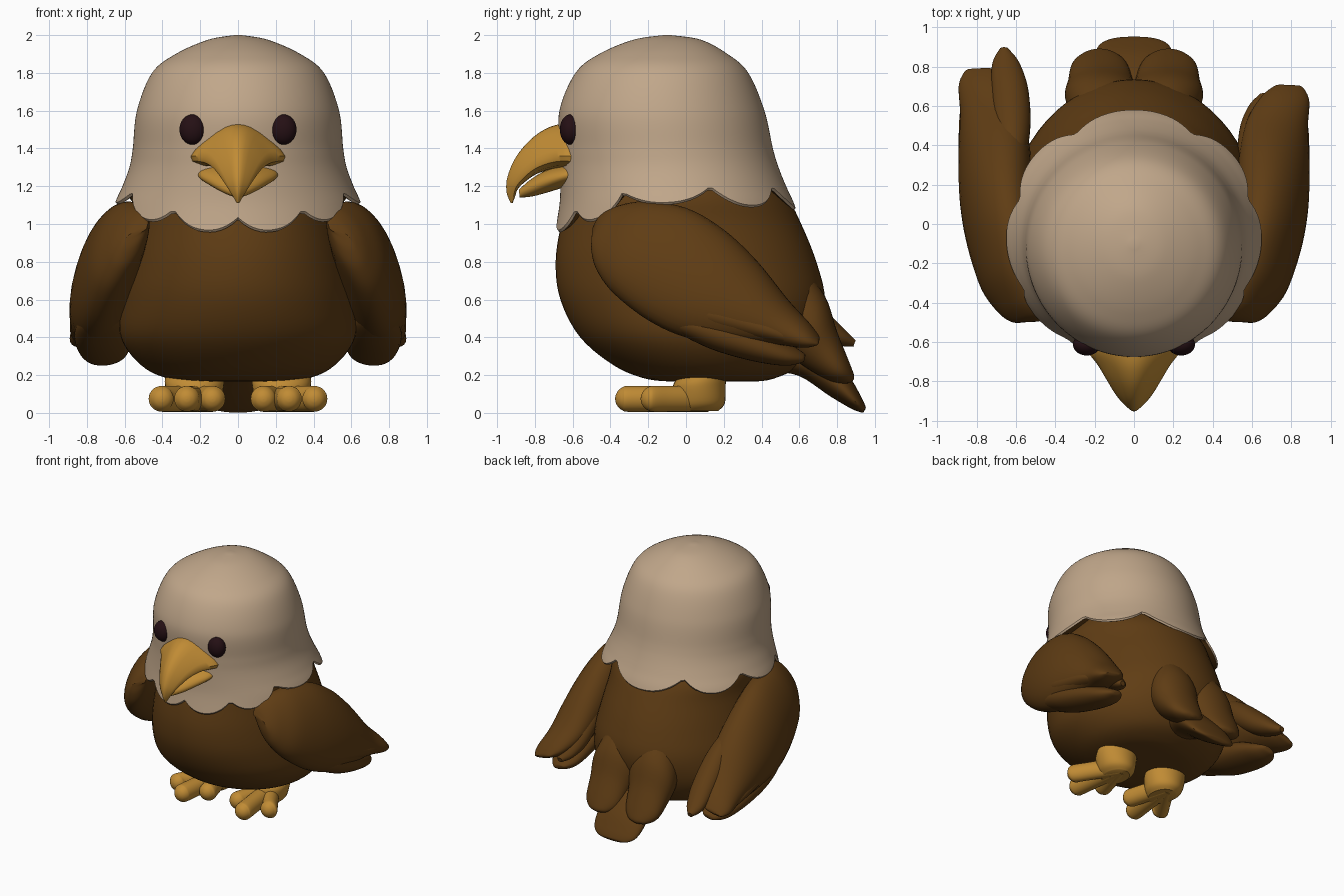
import bpy, bmesh, math
from mathutils import Vector

if "Cube" in bpy.data.objects:
    bpy.data.objects.remove(bpy.data.objects["Cube"])


def material(name, rgb):
    m = bpy.data.materials.new(name)
    m.diffuse_color = (*rgb, 1)
    m.use_nodes = True
    m.node_tree.nodes["Principled BSDF"].inputs["Base Color"].default_value = m.diffuse_color
    return m


BROWN = material("brown feathers", (0.115, 0.046, 0.007))
CREAM = material("cream feathers", (0.53, 0.385, 0.255))
GOLD = material("golden yellow", (0.53, 0.26, 0.035))
DARK = material("dark eye", (0.018, 0.005, 0.007))


def smooth_rows(rows, n=5):
    """Catmull-Rom interpolation of number rows."""
    rows = [Vector(r) for r in rows]
    out = []
    for i in range(len(rows) - 1):
        a, b = rows[max(i - 1, 0)], rows[i]
        c, d = rows[i + 1], rows[min(i + 2, len(rows) - 1)]
        for k in range(n):
            t = k / n
            out.append(0.5 * (2 * b + (c - a) * t + (2 * a - 5 * b + 4 * c - d) * t * t
                              + (3 * b - a - 3 * c + d) * t ** 3))
    out.append(rows[-1])
    return out


def skin(name, rings, mats, brown_from=None, angle=40):
    """Join rings of points into a closed smooth surface."""
    bm = bmesh.new()
    loops = [[bm.verts.new(p) for p in r] for r in rings]
    n = len(loops[0])
    for i in range(len(loops) - 1):
        for j in range(n):
            k = (j + 1) % n
            f = bm.faces.new((loops[i][j], loops[i][k], loops[i + 1][k], loops[i + 1][j]))
            f.material_index = 1 if brown_from is not None and i >= brown_from else 0
    for lp in (loops[0], loops[-1]):
        mid = bm.verts.new(sum((v.co for v in lp), Vector()) / n)
        for j in range(n):
            f = bm.faces.new((lp[j], lp[(j + 1) % n], mid))
            f.material_index = 1 if brown_from is not None and lp is loops[-1] else 0
    bmesh.ops.recalc_face_normals(bm, faces=bm.faces)
    me = bpy.data.meshes.new(name)
    bm.to_mesh(me)
    bm.free()
    for m in mats:
        me.materials.append(m)
    ob = bpy.data.objects.new(name, me)
    bpy.context.collection.objects.link(ob)
    bpy.context.view_layer.objects.active = ob
    ob.select_set(True)
    bpy.ops.object.shade_smooth_by_angle(angle=math.radians(angle))
    ob.select_set(False)
    return ob


def oval(n=32):
    return [(math.sin(2 * math.pi * i / n), math.cos(2 * math.pi * i / n)) for i in range(n)]


def loft(name, rows, mat, section=None, side=1, tilt=0, stretch=1):
    """Row: upper y, upper z, lower y, lower z, centre x, half width."""
    section = section or oval()
    rings = []
    for uy, uz, ly, lz, cx, w in smooth_rows(rows):
        ring = []
        for u, v in section:
            y = (uy + ly) / 2 + v * (uy - ly) / 2
            z = (uz + lz) / 2 + v * (uz - lz) / 2
            ring.append((side * (cx + u * w - tilt * v), -0.5 + (y + 0.5) * stretch, z))
        rings.append(ring)
    return skin(name, rings, [mat])


def ball(name, loc, size, mat):
    bpy.ops.mesh.primitive_uv_sphere_add(segments=32, ring_count=16, location=loc)
    ob = bpy.context.object
    ob.name = name
    ob.scale = size
    ob.data.materials.append(mat)
    bpy.ops.object.shade_smooth()
    return ob


# Body: horizontal ovals from belly to neck
loft("body", [(-.05, .165, .35, .165, 0, .15), (-.21, .18, .46, .18, 0, .36),
              (-.38, .25, .60, .25, 0, .51), (-.56, .40, .69, .40, 0, .62),
              (-.665, .6, .735, .6, 0, .617), (-.69, .8, .69, .8, 0, .58),
              (-.66, 1.0, .61, 1.0, 0, .54), (-.61, 1.15, .53, 1.15, 0, .53),
              (-.5, 1.3, .4, 1.3, 0, .45)], BROWN, section=oval(64))

# Head: hood with a scalloped lower edge and brown underside
profile = smooth_rows([(2.0, -.12, -.08, .02), (1.975, -.28, .08, .16), (1.9, -.46, .22, .33),
                       (1.8, -.585, .33, .455), (1.6, -.67, .415, .535), (1.4, -.668, .46, .557),
                       (1.3, -.665, .49, .575), (1.2, -.665, .53, .612), (1.1, -.67, .575, .655),
                       (.95, -.695, .62, .69)], 8)
# scallop limits: start angle, end angle, cusp heights, lowest height
scallops = [(0, 31, 1.035, 1.08, .97), (31, 63, 1.08, 1.17, 1.03), (63, 109, 1.17, 1.2, 1.115),
            (109, 151, 1.2, 1.2, 1.1), (151, 209, 1.2, 1.2, 1.085)]


def edge_height(deg):
    for a, b, za, zb, low in scallops:
        if a <= deg <= b:
            t = (deg - a) / (b - a)
            dip = (za + zb) / 2 - low
            return za + (zb - za) * t - dip * (1 - abs(2 * t - 1) ** 2.2)


def hood_point(z, phi, scale=1, lift=0):
    for p, q in zip(profile, profile[1:]):
        if q[0] <= z:
            break
    r = p.lerp(q, min(1, (p[0] - z) / (p[0] - q[0])))
    cy, ry = (r[1] + r[2]) / 2, (r[2] - r[1]) / 2
    return (scale * r[3] * math.sin(phi), cy - scale * ry * math.cos(phi), z + lift)


N = 144
angles = [2 * math.pi * i / N for i in range(N)]
edges = [edge_height(min(360 * i / N, 360 - 360 * i / N)) for i in range(N)]
rings = [[hood_point(r[0], a) for a in angles] for r in profile if r[0] > 1.305]
for k in range(11):
    rings.append([hood_point(1.3 + (e - 1.3) * k / 10, a) for a, e in zip(angles, edges)])
under = len(rings)
for s, dz in ((.985, -.012), (.965, -.006), (.86, .04), (.6, .15)):
    rings.append([hood_point(e, a, s, dz) for a, e in zip(angles, edges)])
skin("head_hood", rings, [CREAM, BROWN], brown_from=under)

# Upper beak, hooked, with wide cheeks
half = [(0, -1), (.4, -.97), (.75, -.88), (.96, -.68), (1, -.45), (.9, -.15), (.72, .2),
        (.5, .6), (.3, .86), (.14, .97)]
beak_section = half + [(0, 1)] + [(-u, v) for u, v in half[:0:-1]]
loft("upper_beak", [(-.58, 1.53, -.56, 1.28, 0, .25), (-.64, 1.533, -.63, 1.295, 0, .245),
                    (-.73, 1.51, -.71, 1.29, 0, .185), (-.82, 1.45, -.79, 1.265, 0, .135),
                    (-.90, 1.355, -.85, 1.225, 0, .095), (-.945, 1.25, -.89, 1.185, 0, .06),
                    (-.95, 1.17, -.905, 1.145, 0, .03), (-.928, 1.11, -.918, 1.11, 0, .006)],
     GOLD, beak_section)
# Lower beak
loft("lower_beak", [(-.56, 1.34, -.56, 1.21, 0, .22), (-.66, 1.31, -.64, 1.195, 0, .205),
                    (-.75, 1.28, -.74, 1.165, 0, .15), (-.83, 1.23, -.82, 1.145, 0, .085),
                    (-.885, 1.18, -.88, 1.14, 0, .02)], GOLD)

# Centre tail feather
loft("tail_centre", [(.6, .45, .45, .22, 0, .15), (.75, .32, .6, .195, 0, .18),
                     (.86, .2, .76, .09, 0, .205), (.925, .09, .87, .025, 0, .185),
                     (.95, .035, .925, .003, 0, .12), (.95, .02, .94, .004, 0, .03)], BROWN)

for tag, s, k in (("right", 1, 1), ("left", -1, 1.07)):
    # Wing with overlapping feather tips
    loft(tag + "_wing", [(-.495, .98, -.5, .93, .535, .02), (-.46, 1.04, -.50, .85, .55, .06),
                         (-.38, 1.09, -.47, .75, .58, .10), (-.22, 1.12, -.38, .63, .63, .14),
                         (0, 1.085, -.2, .49, .675, .165), (.2, .97, 0, .40, .70, .178),
                         (.38, .80, .22, .37, .71, .175), (.54, .60, .45, .365, .725, .15),
                         (.65, .48, .61, .345, .765, .115), (.70, .415, .685, .355, .785, .06),
                         (.708, .395, .703, .37, .79, .015)], BROWN, side=s, tilt=.05, stretch=k)
    loft(tag + "_wing_lower_feather",
         [(-.1, .56, -.2, .50, .72, .03), (.05, .56, -.04, .42, .72, .12),
          (.22, .52, .14, .335, .72, .145), (.4, .45, .35, .275, .71, .14),
          (.54, .37, .52, .25, .70, .11), (.62, .32, .61, .265, .695, .055),
          (.632, .305, .63, .285, .695, .01)], BROWN, side=s, tilt=.02, stretch=k)
    loft(tag + "_wing_middle_feather",
         [(-.02, .62, -.06, .58, .8, .02), (.12, .60, .06, .47, .80, .08),
          (.32, .54, .28, .41, .80, .09), (.5, .465, .48, .37, .8, .085),
          (.61, .40, .60, .35, .80, .05), (.65, .375, .65, .365, .80, .01)],
         BROWN, side=s, stretch=k)
    loft(tag + "_wing_inner_feather",
         [(.1, .9, .05, .8, .62, .03), (.32, .76, .26, .58, .62, .09),
          (.5, .58, .45, .42, .63, .095), (.61, .45, .58, .36, .65, .07),
          (.665, .385, .655, .35, .66, .02)], BROWN, side=s, stretch=1.2 if s < 0 else 1)

    # Side tail feather
    loft(tag + "_tail_feather", [(.6, .8, .4, .4, .15, .15), (.735, .62, .55, .3, .16, .19),
                                 (.80, .43, .65, .23, .17, .165), (.86, .28, .76, .17, .175, .14),
                                 (.888, .205, .84, .155, .175, .08), (.89, .18, .88, .165, .175, .015)],
         BROWN, side=s)

    # Eye
    ball(tag + "_eye", (s * .24, -.612, 1.5), (.07, .056, .08), DARK)

    # Foot: ankle and three rounded toes running forward from the heel
    loft(tag + "_ankle", [(-.06, .01, .17, .01, .22, .09), (-.07, .05, .205, .05, .225, .13),
                          (-.07, .14, .21, .14, .23, .155), (-.04, .2, .21, .2, .23, .155),
                          (-.02, .3, .2, .3, .23, .14)], GOLD, side=s)
    for toe, tx, ty in (("inner", .135, -.25), ("middle", .27, -.375), ("outer", .47, -.24)):
        r = .067
        ex = tx - (r if toe == "outer" else 0)
        rows = []
        for f in (0, .35, .7, 1):
            y = .12 + (ty + r - .12) * f
            rows.append((y, .143, y, .006, .22 + (ex - .22) * f, r))
        for a in (25, 50, 72, 88):
            c, d = r * math.cos(math.radians(a)), r * math.sin(math.radians(a))
            rows.append((ty + r - d, .0745 + c, ty + r - d, .0745 - c, ex, c))
        loft(f"{tag}_{toe}_toe", rows, GOLD, side=s)
